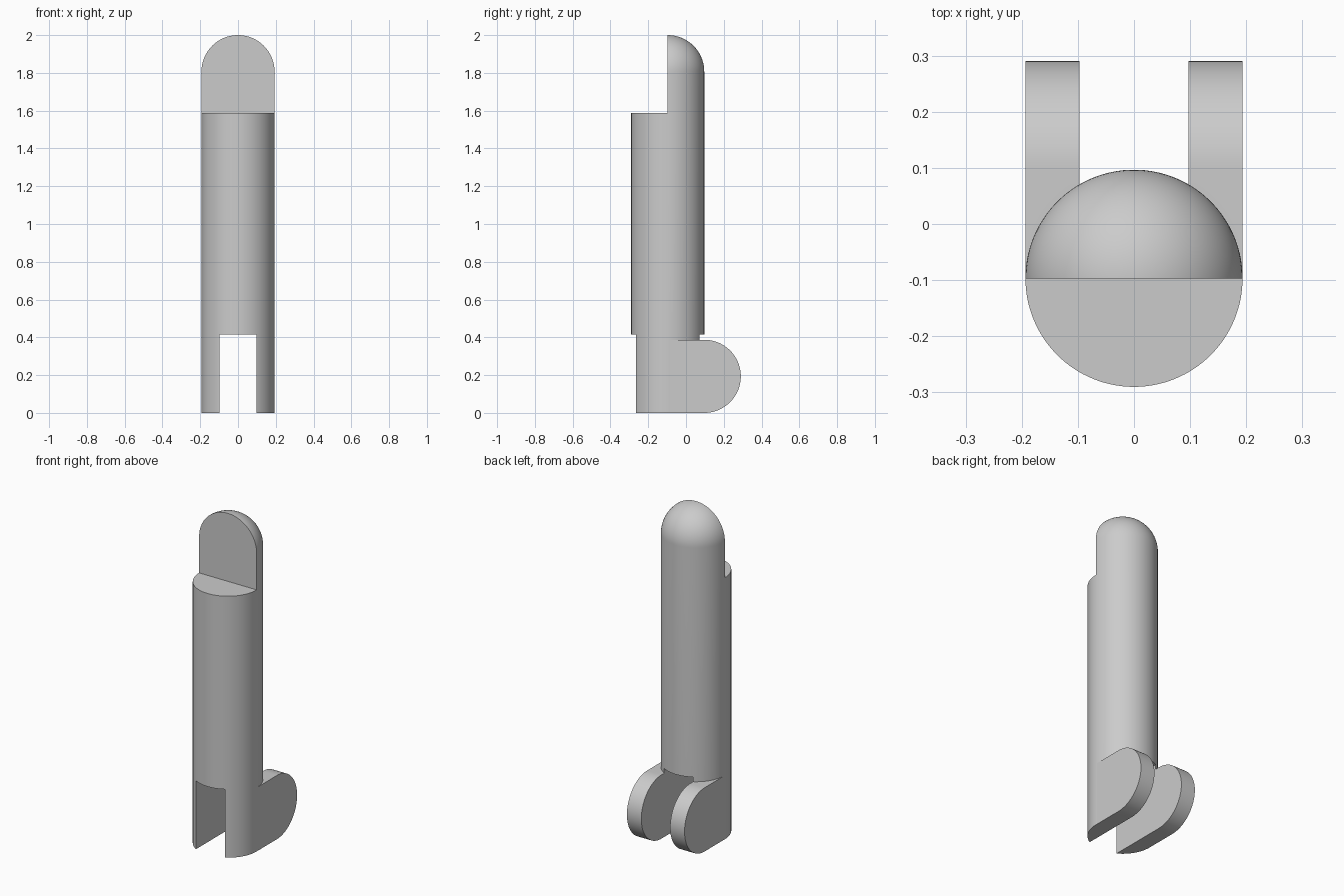
import bpy, bmesh
from math import sin, cos, pi
from mathutils import Matrix, Vector

R = 0.1935          # shaft radius
AXIS_Y = -R / 2     # shaft axis position
HEIGHT = 2.0
STEP_Z = 1.587      # front shoulder height
SLOT_Z = 0.415      # top of the fork slot
SEGS = 96

cube = bpy.data.objects.get("Cube")
if cube:
    bpy.data.objects.remove(cube, do_unlink=True)

grey = bpy.data.materials.new("plain grey")
grey.use_nodes = True
COLOUR = (0.6, 0.6, 0.6, 1)
grey.diffuse_color = COLOUR
grey.node_tree.nodes["Principled BSDF"].inputs["Base Color"].default_value = COLOUR


def make_object(name, bm):
    bmesh.ops.recalc_face_normals(bm, faces=bm.faces)
    mesh = bpy.data.meshes.new(name)
    bm.to_mesh(mesh)
    bm.free()
    mesh.materials.append(grey)
    obj = bpy.data.objects.new(name, mesh)
    bpy.context.collection.objects.link(obj)
    return obj


def box(name, low, high):
    low, high = Vector(low), Vector(high)
    bm = bmesh.new()
    place = Matrix.Translation((low + high) / 2) @ Matrix.Diagonal((*(high - low), 1))
    bmesh.ops.create_cube(bm, size=1, matrix=place)
    return make_object(name, bm)


def combine(target, tool, operation):
    mod = target.modifiers.new(operation, "BOOLEAN")
    mod.operation, mod.solver, mod.object = operation, "EXACT", tool
    bpy.context.view_layer.objects.active = target
    bpy.ops.object.modifier_apply(modifier=mod.name)
    bpy.data.objects.remove(tool, do_unlink=True)


# Round shaft with a domed top, revolved from a half profile
arc = [i * pi / 48 for i in range(24)]
profile = [(0, 0), (R, 0)]
profile += [(R * cos(a), HEIGHT - R + R * sin(a)) for a in arc] + [(0, HEIGHT)]
bm = bmesh.new()
verts = [bm.verts.new((r, 0, z)) for r, z in profile]
edges = [bm.edges.new(pair) for pair in zip(verts, verts[1:])]
bmesh.ops.rotate(bm, verts=verts, cent=(0, 0, 0), matrix=Matrix.Rotation(pi / SEGS, 3, "Z"))
bmesh.ops.spin(bm, geom=verts + edges, cent=(0, 0, 0), axis=(0, 0, 1),
               angle=2 * pi, steps=SEGS)
bmesh.ops.remove_doubles(bm, verts=bm.verts, dist=0.0001)
bmesh.ops.translate(bm, verts=bm.verts, vec=(0, AXIS_Y, 0))
shaft = make_object("slotted_shaft", bm)

# Rounded foot reaching backwards, later split in two by the slot
foot_start = AXIS_Y + 0.012
curve = [-pi / 2 + i * pi / 48 for i in range(49)]
outline = [(foot_start, 0)]
outline += [(R / 2 + R * cos(a), R + R * sin(a)) for a in curve] + [(foot_start, 2 * R)]
bm = bmesh.new()
side = bm.faces.new([bm.verts.new((-R, y, z)) for y, z in outline])
extruded = bmesh.ops.extrude_face_region(bm, geom=[side])["geom"]
bmesh.ops.translate(bm, vec=(2 * R, 0, 0),
                    verts=[v for v in extruded if isinstance(v, bmesh.types.BMVert)])
combine(shaft, make_object("rounded_foot", bm), "UNION")

# Fork slot from front to back, and the flat cut on the upper front
combine(shaft, box("slot_cutter", (-R / 2, -1, -1), (R / 2, 1, SLOT_Z)), "DIFFERENCE")
combine(shaft, box("step_cutter", (-1, -1, STEP_Z), (1, AXIS_Y, 3)), "DIFFERENCE")

# Smooth round surfaces with crisp edges
bpy.ops.object.select_all(action="DESELECT")
shaft.select_set(True)
bpy.context.view_layer.objects.active = shaft
bpy.ops.object.shade_smooth_by_angle(angle=pi / 6)
